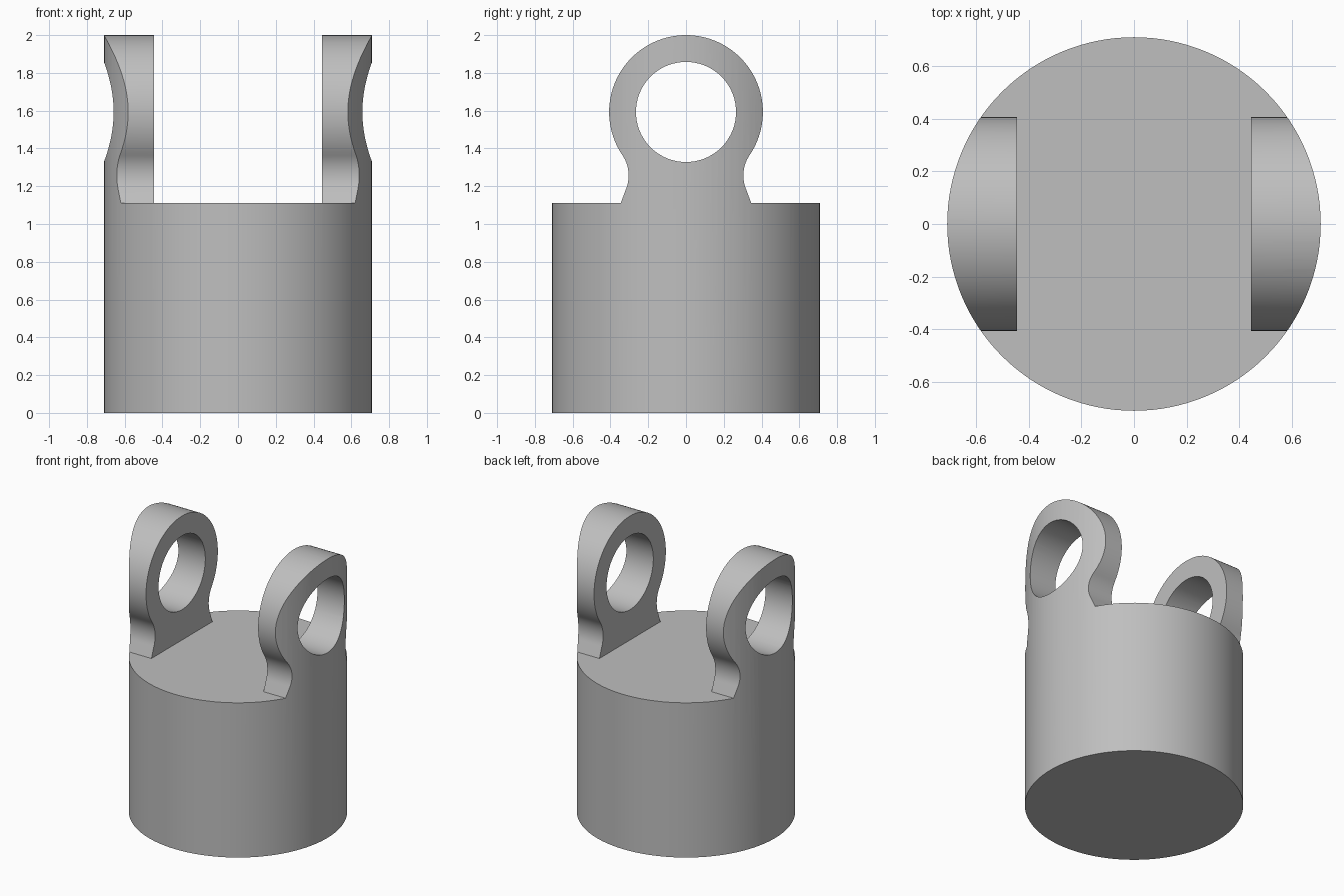
import bpy, bmesh, math
from mathutils import Matrix

if "Cube" in bpy.data.objects:
    bpy.data.objects.remove(bpy.data.objects["Cube"])

RADIUS, HEIGHT, SHOULDER = 0.71, 2.0, 1.11
RING_Z, RING_R, HOLE_R = 1.593, 0.407, 0.265
SLOT_HALF = 0.445
FILLET_Y, FILLET_Z = 0.495, 1.257

grey = bpy.data.materials.new("plain_grey")
grey.use_nodes = True
grey.diffuse_color = (0.52, 0.52, 0.52, 1)
grey.node_tree.nodes["Principled BSDF"].inputs["Base Color"].default_value = (0.52, 0.52, 0.52, 1)


def add_object(name, bm):
    bmesh.ops.recalc_face_normals(bm, faces=bm.faces)
    mesh = bpy.data.meshes.new(name)
    bm.to_mesh(mesh)
    bm.free()
    mesh.materials.append(grey)
    obj = bpy.data.objects.new(name, mesh)
    bpy.context.collection.objects.link(obj)
    return obj


def cylinder(name, radius, depth, matrix, segments):
    bm = bmesh.new()
    bmesh.ops.create_cone(bm, cap_ends=True, segments=segments, radius1=radius,
                          radius2=radius, depth=depth, matrix=matrix)
    return add_object(name, bm)


def arc(cy, cz, r, start, end, steps):
    angles = [start + (end - start) * i / steps for i in range(steps + 1)]
    return [(cy + r * math.cos(a), cz + r * math.sin(a)) for a in angles]


def cut(target, cutter, operation):
    cutter.hide_render = True
    mod = target.modifiers.new(cutter.name, 'BOOLEAN')
    mod.object, mod.operation, mod.solver = cutter, operation, 'EXACT'
    bpy.context.view_layer.objects.active = target
    bpy.ops.object.modifier_apply(modifier=mod.name)
    bpy.data.objects.remove(cutter)


# Full-height round body
body = cylinder("clevis_body", RADIUS, HEIGHT,
                Matrix.Translation((0, 0, HEIGHT / 2)), 128)

# Side silhouette: shoulder, flared neck and round eye, mirrored in y
dy, dz = FILLET_Y, RING_Z - FILLET_Z
fillet_r = math.hypot(dy, dz) - RING_R
join = math.atan2(dz, -dy)
half = [(1, -0.1), (1, SHOULDER), (0.346, SHOULDER)]
half += arc(FILLET_Y, FILLET_Z, fillet_r, math.pi + 0.38, join, 14)
half += arc(0, RING_Z, RING_R, join - math.pi, math.pi / 2, 40)[1:]
outline = half + [(-y, z) for y, z in reversed(half[:-1])]
bm = bmesh.new()
face = bm.faces.new([bm.verts.new((-1, y, z)) for y, z in outline])
swept = bmesh.ops.extrude_face_region(bm, geom=[face])["geom"]
bmesh.ops.translate(bm, vec=(2, 0, 0),
                    verts=[v for v in swept if isinstance(v, bmesh.types.BMVert)])
cut(body, add_object("side_silhouette", bm), 'INTERSECT')

# Slot between the two lugs
bm = bmesh.new()
bmesh.ops.create_cube(bm, size=2, matrix=Matrix.Translation((0, 0, SHOULDER + 1))
                      @ Matrix.Diagonal((SLOT_HALF, 1, 1, 1)))
cut(body, add_object("slot_cutter", bm), 'DIFFERENCE')

# Pin hole through both lugs
turn = Matrix.Translation((0, 0, RING_Z)) @ Matrix.Rotation(math.pi / 2, 4, 'Y')
cut(body, cylinder("pin_hole_cutter", HOLE_R, 3, turn, 72), 'DIFFERENCE')

# Smooth curved walls, crisp edges
body.select_set(True)
bpy.context.view_layer.objects.active = body
bpy.ops.object.shade_smooth_by_angle(angle=math.radians(30))
